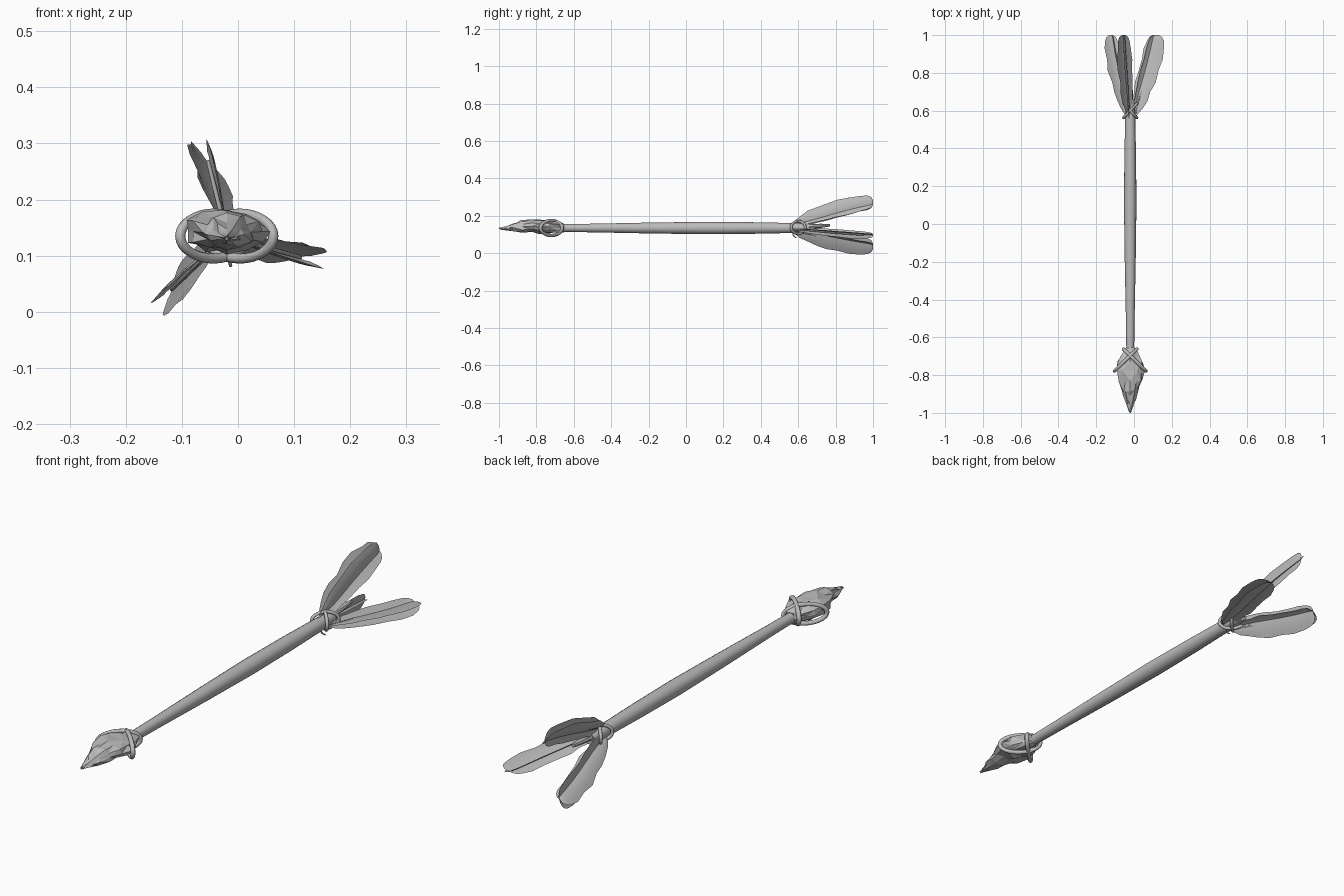
import bpy, bmesh, math, random
from mathutils import Vector

random.seed(4)
cube = bpy.data.objects.get("Cube")
if cube:
    bpy.data.objects.remove(cube, do_unlink=True)

AX, AZ = -0.02, 0.135          # arrow axis in x and z

grey = bpy.data.materials.new("plain_grey")
grey.use_nodes = True
grey.diffuse_color = (0.5, 0.5, 0.5, 1)
grey.node_tree.nodes["Principled BSDF"].inputs["Base Color"].default_value = (0.5, 0.5, 0.5, 1)


def finish(name, bm, smooth=None):
    bmesh.ops.recalc_face_normals(bm, faces=bm.faces)
    mesh = bpy.data.meshes.new(name)
    bm.to_mesh(mesh)
    bm.free()
    ob = bpy.data.objects.new(name, mesh)
    bpy.context.collection.objects.link(ob)
    mesh.materials.append(grey)
    if smooth:
        bpy.ops.object.select_all(action='DESELECT')
        ob.select_set(True)
        bpy.context.view_layer.objects.active = ob
        bpy.ops.object.shade_smooth_by_angle(angle=math.radians(smooth))
    return ob


def loft(name, stations, sides, jitter=0.0, smooth=None):
    """Skin elliptical rings given as (y, half width, half height, z)."""
    bm = bmesh.new()
    rings = []
    for y, w, h, z in stations:
        ring = []
        for i in range(sides):
            a = 2 * math.pi * i / sides
            k = 1 + random.uniform(-jitter, jitter)
            ring.append(bm.verts.new((AX + w * k * math.cos(a),
                                      y + random.uniform(-jitter, jitter) * 0.06,
                                      z + h * k * math.sin(a))))
        rings.append(ring)
    for a, b in zip(rings, rings[1:]):
        for i in range(sides):
            j = (i + 1) % sides
            bm.faces.new((a[i], a[j], b[j], b[i]))
    bm.faces.new(rings[0])
    bm.faces.new(rings[-1])
    if jitter:
        bmesh.ops.triangulate(bm, faces=bm.faces)
    return finish(name, bm, smooth)


def cord(name, points, radius, closed=True):
    curve = bpy.data.curves.new(name, 'CURVE')
    curve.dimensions = '3D'
    curve.bevel_depth = radius
    curve.bevel_resolution = 2
    curve.use_fill_caps = True
    sp = curve.splines.new('POLY')
    sp.points.add(len(points) - 1)
    for p, co in zip(sp.points, points):
        p.co = (*co, 1)
    sp.use_cyclic_u = closed
    sp.use_smooth = True
    curve.materials.append(grey)
    ob = bpy.data.objects.new(name, curve)
    bpy.context.collection.objects.link(ob)


def crossed_binding(name, y, reach, wide, narrow, height, z, radius):
    """Two mirrored slanted loops that cross above and below the shaft."""
    for side, s in (("left", 1), ("right", -1)):
        pts = []
        for i in range(32):
            a = 2 * math.pi * i / 32
            c = math.cos(a)
            x = (wide - narrow) / 2 + (wide + narrow) / 2 * c
            pts.append((AX + s * x, y - reach * c, z + height * math.sin(a)))
        cord(f"{name}_{side}", pts, radius)


# Shaft, thickest near the middle, with a slim nock stub behind
loft("shaft", [(-0.72, .020, .020, AZ), (-0.5, .023, .023, AZ), (-0.2, .029, .029, AZ),
               (0.1, .033, .033, AZ), (0.35, .031, .031, AZ), (0.6, .026, .026, AZ),
               (0.66, .022, .022, AZ)], 16, smooth=40)
loft("nock", [(0.64, .016, .014, .142), (0.72, .013, .011, .147),
              (0.77, .007, .007, .15)], 8, smooth=40)

# Chipped stone head
loft("stone_head", [(-0.995, .004, .004, .132), (-0.96, .018, .012, .135),
                    (-0.92, .032, .022, .138), (-0.88, .046, .030, .142),
                    (-0.83, .062, .034, .143), (-0.78, .072, .036, .143),
                    (-0.73, .064, .033, .140), (-0.69, .045, .030, .138),
                    (-0.66, .026, .024, .135)], 12, jitter=0.17)

# Cord bindings at both ends
crossed_binding("head_cord", -0.72, 0.058, 0.083, 0.036, 0.040, 0.135, 0.009)
crossed_binding("tail_cord", 0.60, 0.038, 0.036, 0.036, 0.034, 0.138, 0.007)
cord("cord_end", [(AX, 0.57, AZ - .03), (AX + .004, 0.575, AZ - .042),
                  (AX + .007, 0.59, AZ - .053)], 0.003, closed=False)

# Feather outline: distance along y, inner radius, outer radius
OUTLINE = [(.575, .018, .035), (.61, .010, .065), (.65, .012, .092), (.70, .022, .112),
           (.75, .034, .133), (.81, .050, .155), (.87, .066, .173), (.93, .084, .181),
           (.97, .097, .181), (.99, .108, .172), (1.0, .125, .155)]


def vane(name, angle, tilt, cup, size):
    u = Vector((math.cos(angle), 0, math.sin(angle)))
    t = Vector((-math.sin(angle), 0, math.cos(angle)))
    bm = bmesh.new()
    rows = []
    for n, (y, r0, r1) in enumerate(OUTLINE):
        mid, half = (r0 + r1) / 2, (r1 - r0) / 2 * size
        ragged = 0.006 if 1 < n < 8 else 0
        row = []
        for k in (-1, -0.5, 0, 0.5, 1):
            d = half * k
            if abs(k) == 1:
                d += k * random.uniform(-ragged, ragged)
            off = d * math.sin(tilt) + cup * (1 - k * k) * half
            r = mid + d * math.cos(tilt * 0.6)
            row.append(bm.verts.new(Vector((AX, y, AZ)) + u * r + t * off))
        rows.append(row)
    for a, b in zip(rows, rows[1:]):
        for i in range(4):
            bm.faces.new((a[i], a[i + 1], b[i + 1], b[i]))
    finish(name, bm, 35)


# Three feathers, each with two overlapping vanes and a quill
for label, degrees in (("top", 104), ("right", 224), ("left", 344)):
    a = math.radians(degrees)
    vane(f"{label}_feather_broad_vane", a, math.radians(30), 0.15, 1.0)
    vane(f"{label}_feather_thin_vane", a, math.radians(-10), -0.2, 0.92)
    quill = [(AX + math.cos(a) * r, y, AZ + math.sin(a) * r)
             for y, r in ((.56, .024), (.65, .045), (.80, .098), (.95, .136))]
    cord(f"{label}_feather_quill", quill, 0.004, closed=False)
